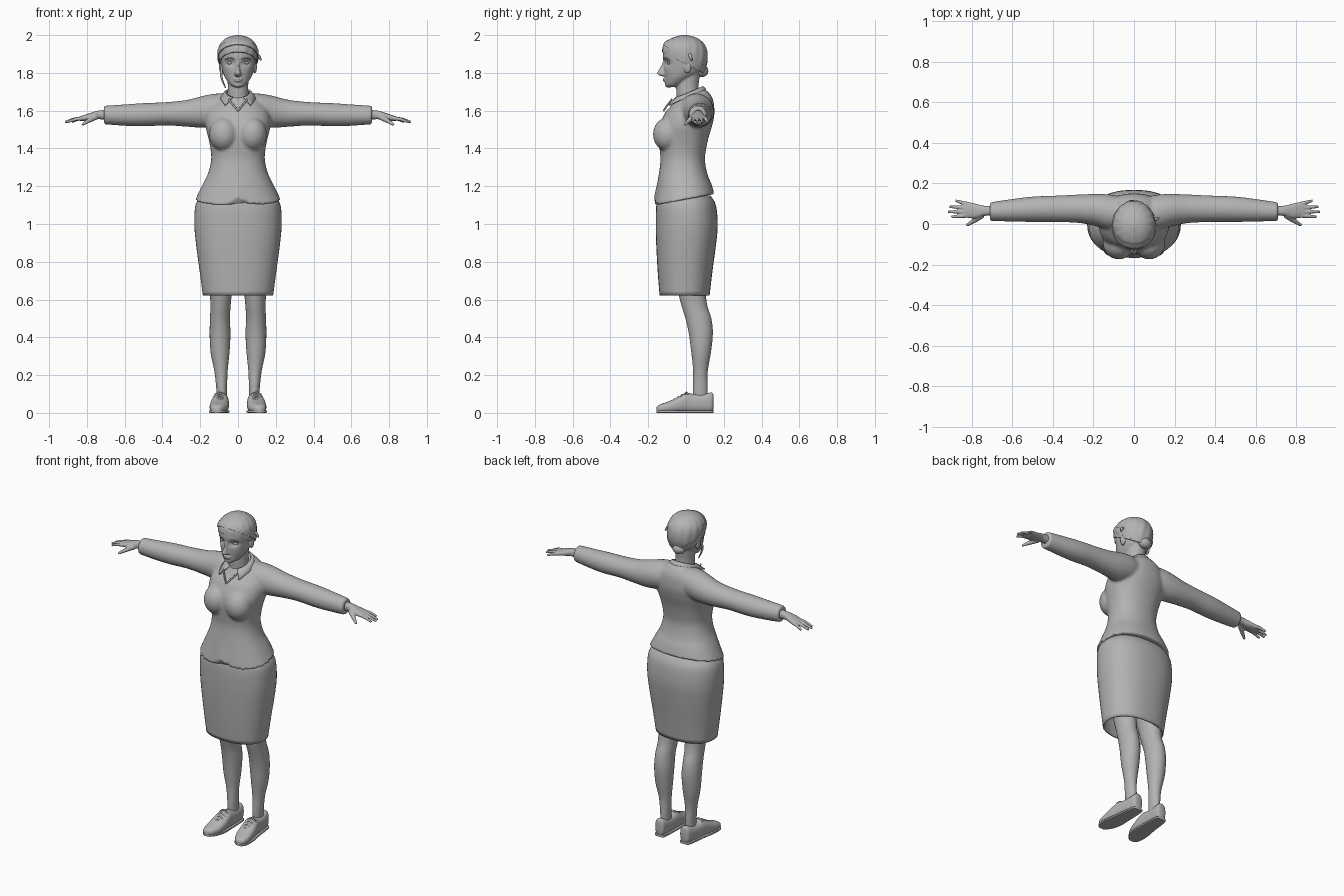
import bpy, bmesh, math
from mathutils import Vector

cube = bpy.data.objects.get("Cube")
if cube:
    bpy.data.objects.remove(cube)

grey = bpy.data.materials.new("plain grey")
grey.use_nodes = True
COLOUR = (0.45, 0.45, 0.45, 1)
grey.diffuse_color = COLOUR
grey.node_tree.nodes["Principled BSDF"].inputs["Base Color"].default_value = COLOUR


def activate(ob):
    bpy.ops.object.select_all(action='DESELECT')
    ob.select_set(True)
    bpy.context.view_layer.objects.active = ob


def finish(name, bm, angle=50):
    bmesh.ops.recalc_face_normals(bm, faces=bm.faces)
    me = bpy.data.meshes.new(name)
    bm.to_mesh(me)
    bm.free()
    ob = bpy.data.objects.new(name, me)
    bpy.context.collection.objects.link(ob)
    me.materials.append(grey)
    activate(ob)
    bpy.ops.object.shade_smooth_by_angle(angle=math.radians(angle))
    return ob


def spline(rows, steps):
    """Smooth in-between rows through the given ones."""
    out = []
    for i in range(len(rows) - 1):
        a, b, c, d = (rows[min(max(i + k, 0), len(rows) - 1)] for k in (-1, 0, 1, 2))
        for s in range(steps):
            t = s / steps
            out.append([q + t * (r - p) / 2 + t * t * (p - 2.5 * q + 2 * r - w / 2)
                        + t ** 3 * (1.5 * (q - r) + (w - p) / 2)
                        for p, q, r, w in zip(a, b, c, d)])
    return out + [list(rows[-1])]


def loft(rows, axis='z', n=2.0, seg=40, steps=4, warp=None, caps=True):
    """Rows hold: place on axis, then low and high limits of both cross axes."""
    bm = bmesh.new()
    rings = []
    for p, u0, u1, v0, v1 in spline(rows, steps):
        ring = []
        for k in range(seg):
            a = math.tau * k / seg
            c, s = math.cos(a), math.sin(a)
            u = (u0 + u1) / 2 + (u1 - u0) / 2 * math.copysign(abs(c) ** (2 / n), c)
            v = (v0 + v1) / 2 + (v1 - v0) / 2 * math.copysign(abs(s) ** (2 / n), s)
            co = Vector({'z': (u, v, p), 'x': (p, u, v), 'y': (u, p, v)}[axis])
            ring.append(bm.verts.new(warp(co) if warp else co))
        rings.append(ring)
    for r, q in zip(rings, rings[1:]):
        for k in range(seg):
            bm.faces.new((r[k], r[(k + 1) % seg], q[(k + 1) % seg], q[k]))
    if caps:
        bm.faces.new(rings[0])
        bm.faces.new(rings[-1])
    return bm


def sym(rows):
    """Rows of height, half width, front, back."""
    return [(z, -w, w, f, b) for z, w, f, b in rows]


def ball(name, at, size):
    bm = bmesh.new()
    bmesh.ops.create_uvsphere(bm, u_segments=24, v_segments=16, radius=1)
    for v in bm.verts:
        v.co = Vector([c * s + o for c, s, o in zip(v.co, size, at)])
    return finish(name, bm)


def tube(name, points, radii):
    cu = bpy.data.curves.new(name, 'CURVE')
    cu.dimensions = '3D'
    cu.bevel_depth, cu.bevel_resolution, cu.use_fill_caps = 1, 3, True
    sp = cu.splines.new('POLY')
    rows = spline([(*p, r) for p, r in zip(points, radii)], 4)
    sp.points.add(len(rows) - 1)
    for pt, row in zip(sp.points, rows):
        pt.co, pt.radius = (*row[:3], 1), row[3]
    ob = bpy.data.objects.new(name, cu)
    bpy.context.collection.objects.link(ob)
    cu.materials.append(grey)
    activate(ob)
    bpy.ops.object.convert(target='MESH')
    bpy.ops.object.shade_smooth()
    return bpy.context.object


def fuse(name, parts, voxel, smooth):
    """Melt overlapping parts into one smooth skin."""
    activate(parts[0])
    for p in parts:
        p.select_set(True)
    bpy.ops.object.join()
    ob = bpy.context.object
    ob.name = name
    rm = ob.modifiers.new("skin", 'REMESH')
    rm.mode, rm.voxel_size, rm.use_smooth_shade = 'VOXEL', voxel, True
    sm = ob.modifiers.new("soften", 'SMOOTH')
    sm.factor, sm.iterations = 0.5, smooth


# Jacket: torso with sloped, notched hem, bust and sleeves
def hem(co):
    k = max(0, (1.25 - co.z) / 0.12)
    co.z += k * co.y * 0.19
    if co.y < 0:
        co.z += k * max(0, 0.045 - abs(co.x) * 0.9)
    if co.z > 1.6:
        co.z += (co.z - 1.6) * (co.y - 0.05) * 3
    return co


torso = sym([(1.13, .226, -.17, .15), (1.2, .192, -.155, .135), (1.27, .158, -.143, .112),
             (1.34, .142, -.135, .1), (1.4, .146, -.14, .107), (1.46, .158, -.145, .12),
             (1.52, .172, -.14, .138), (1.58, .17, -.115, .15), (1.64, .14, -.08, .145),
             (1.68, .095, -.06, .12), (1.705, .06, -.045, .09)])
jacket = [finish("torso", loft(torso, n=2.25, seg=64, warp=hem))]
for s in (1, -1):
    jacket.append(ball("bust", (s * .075, -.095, 1.475), (.078, .08, .09)))
    sleeve = [(.04, -.03, .13, 1.53, 1.69), (.12, -.03, .145, 1.515, 1.69),
              (.19, -.01, .148, 1.51, 1.677), (.27, .005, .145, 1.515, 1.657),
              (.38, .01, .14, 1.522, 1.645), (.5, .01, .135, 1.517, 1.64),
              (.6, .012, .123, 1.52, 1.633), (.71, .015, .107, 1.528, 1.626)]
    jacket.append(finish("sleeve", loft([(s * r[0], *r[1:]) for r in sleeve], 'x')))
fuse("jacket", jacket, .008, 4)

# Collar: folded strip round the neck with pointed flaps
bm = bmesh.new()
strip = []
for k in range(25):
    t = -1 + k / 12
    a = t * math.radians(155)
    c, s, e = math.cos(a), math.sin(a), abs(t) ** 4
    top = (.062 * s, .02 + .07 * c, 1.70 + .03 * c)
    mid = (.075 * s, .02 + .082 * c, 1.695 + .025 * c)
    low = (.092 * s + .03 * e * math.copysign(1, t), .02 + .095 * c - .025 * e, 1.675 + .01 * c - .035 * e)
    strip.append([bm.verts.new(p) for p in (top, mid, low)])
for p, q in zip(strip, strip[1:]):
    for j in (0, 1):
        bm.faces.new((p[j], p[j + 1], q[j + 1], q[j]))
collar = finish("collar", bm)
collar.modifiers.new("cloth", 'SOLIDIFY').thickness = .008
for s in (1, -1):
    tube("neckline_edge", [(s * .05, -.075, 1.66), (s * .025, -.098, 1.63), (0, -.118, 1.6)], [.005] * 3)

# Skirt: open tube with cloth thickness
skirt = sym([(.622, .186, -.14, .125), (.75, .203, -.15, .14), (.9, .223, -.158, .16),
             (1.0, .231, -.16, .168), (1.1, .225, -.157, .158), (1.15, .195, -.14, .13)])
ob = finish("skirt", loft(skirt, n=2.3, seg=56, caps=False))
ob.modifiers.new("cloth", 'SOLIDIFY').thickness = .008

for s in (1, -1):
    def side(rows, axis):
        return [(r[0] * (s if axis == 'x' else 1), *sorted((r[1] * s, r[2] * s)), *r[3:])
                if axis != 'x' else (r[0] * s, *r[1:]) for r in rows]

    # Legs
    leg = [(.05, .06, .11, .04, .115), (.13, .058, .115, .036, .115), (.22, .055, .125, .038, .115),
           (.32, .045, .145, .028, .132), (.42, .04, .15, .015, .142), (.5, .043, .148, -.003, .134),
           (.58, .038, .146, -.027, .11), (.72, .025, .155, -.06, .1), (.9, .015, .17, -.08, .1)]
    finish("leg", loft(side(leg, 'z')))

    # Shoes with soles and laces
    shoe = [(.145, .065, .105, .02, .095), (.135, .056, .118, .004, .108), (.09, .052, .126, 0, .1),
            (.04, .05, .132, 0, .1), (0, .049, .138, 0, .106), (-.05, .048, .147, 0, .08),
            (-.1, .056, .15, 0, .058), (-.14, .078, .143, .002, .044), (-.155, .098, .125, .01, .03)]
    finish("shoe", loft(side(shoe, 'y'), 'y', n=2.5))
    sole = [(y, a - .003, b + .003, 0, .014) for y, a, b, *_ in shoe]
    finish("sole", loft(side(sole, 'y'), 'y', n=6))
    for k in range(4):
        y, z = .002 - k * .021, .107 - k * .012
        for d in (1, -1):
            tube("lace", [(s * .07, y + d * .008, z - .01), (s * .096, y, z + .002),
                          (s * .122, y - d * .008, z - .01)], [.0045] * 3)

    # Hands: palm, fingers and thumb
    palm = [(.68, .04, .09, 1.55, 1.605), (.74, .04, .09, 1.555, 1.6), (.78, .028, .1, 1.55, 1.588),
            (.82, .03, .108, 1.545, 1.575), (.84, .036, .102, 1.547, 1.568)]
    hand = [finish("palm", loft(side(palm, 'x'), 'x', n=2.4))]
    for y0, y1, x1 in ((.042, .035, .9), (.06, .06, .917), (.08, .085, .91), (.097, .115, .88)):
        hand.append(tube("finger", [(s * .815, y0, 1.56), (s * (.815 + x1) / 2, (y0 + y1) / 2, 1.555),
                                    (s * x1, y1, 1.54)], [.0115, .0095, .0065]))
    hand.append(tube("thumb", [(s * .75, .045, 1.57), (s * .79, .015, 1.547), (s * .825, -.007, 1.525)],
                     [.018, .012, .007]))
    fuse("hand", hand, .004, 3)


# Head: skull with eye hollows, neck, nose, lips, ears and eyes
def sockets(co):
    if co.y < -.03:
        d = ((abs(co.x) - .043) / .026) ** 2 + ((co.z - 1.853) / .017) ** 2
        co.y += .016 * math.exp(-d)
    return co


skull = sym([(1.724, .02, -.095, -.06), (1.738, .042, -.108, -.02), (1.77, .066, -.11, .03),
             (1.8, .079, -.114, .07), (1.84, .088, -.117, .09), (1.88, .094, -.122, .1),
             (1.92, .095, -.118, .1), (1.96, .08, -.095, .08), (1.985, .04, -.05, .04)])
neck = sym([(1.58, .075, -.06, .09), (1.66, .06, -.05, .08), (1.72, .054, -.052, .066), (1.8, .058, -.05, .075)])
nose = sym([(1.782, .012, -.13, -.09), (1.792, .019, -.15, -.09), (1.805, .014, -.151, -.09),
            (1.83, .009, -.136, -.09), (1.86, .009, -.122, -.09)])
head = [finish("skull", loft(skull, n=2.15, seg=72, steps=6, warp=sockets)),
        finish("neck", loft(neck)), finish("nose", loft(nose)),
        ball("upper_lip", (0, -.109, 1.768), (.026, .014, .006)),
        ball("lower_lip", (0, -.108, 1.758), (.021, .014, .007)),
        ball("chin", (0, -.092, 1.738), (.026, .02, .016))]
for s in (1, -1):
    head.append(ball("ear", (s * .089, .008, 1.83), (.011, .02, .032)))
    ball("eye", (s * .042, -.086, 1.853), (.016, .014, .009))
    tube("eyebrow", [(s * .02, -.117, 1.873), (s * .045, -.108, 1.879), (s * .068, -.089, 1.87)],
         [.003, .004, .002])
fuse("head", head, .0045, 2)


# Hair: shell trimmed along the hairline, headband cut from a larger shell
def shell(grow, cuts, comb):
    def strands(co):
        a = math.atan2(co.x, co.y)
        f = grow + comb * math.cos(a * 14 + co.z * 25)
        return Vector((co.x * f, co.y * f, co.z))
    rows = sym([(1.75, .05, -.05, .06), (1.79, .083, -.1, .088), (1.85, .1, -.12, .112),
                (1.9, .105, -.127, .115), (1.94, .1, -.122, .104), (1.97, .08, -.1, .08),
                (1.99, .05, -.06, .045), (2.0, .01, -.02, .005)])
    bm = loft(rows, seg=84, steps=6, warp=strands)
    for z, slope, flip in cuts:
        bmesh.ops.bisect_plane(bm, geom=bm.verts[:] + bm.edges[:] + bm.faces[:], plane_co=(0, 0, z),
                               plane_no=(0, flip * slope, flip), clear_inner=True)
        bmesh.ops.holes_fill(bm, edges=[e for e in bm.edges if e.is_boundary], sides=0)
    return bm


finish("hair", shell(1, [(1.845, .52, 1)], .012))
finish("headband", shell(1.045, [(1.865, .7, 1), (1.905, .7, -1)], 0))
ball("hair_bun", (-.01, .085, 1.81), (.04, .033, .032))
tube("loose_strand", [(-.085, -.03, 1.84), (-.088, -.035, 1.78), (-.066, -.03, 1.72)], [.007, .006, .003])
tube("band_tip", [(.1, .02, 1.895), (.113, .025, 1.885), (.122, .03, 1.865)], [.01, .008, .004])
